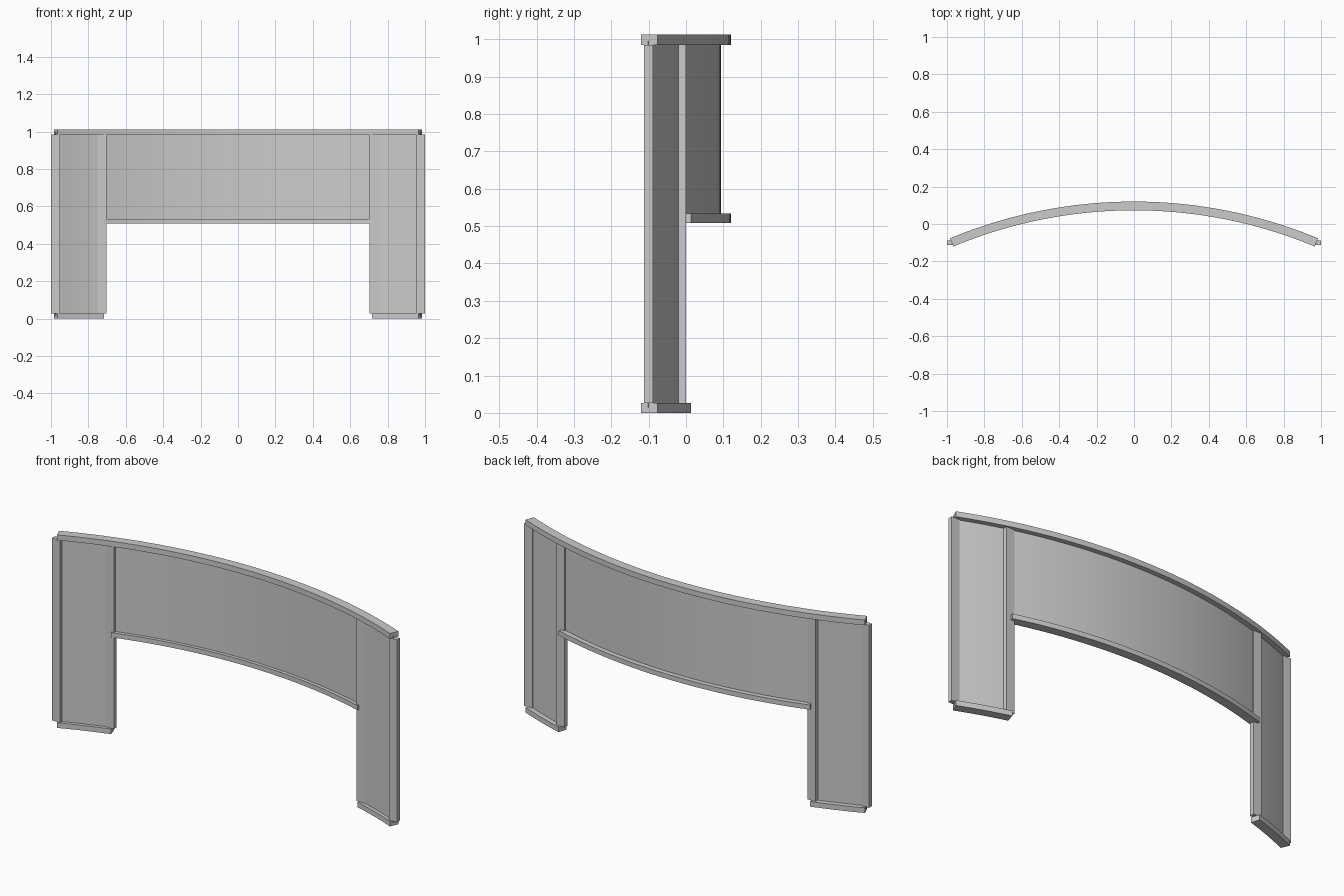
import bpy, bmesh, math

if "Cube" in bpy.data.objects:
    bpy.data.objects.remove(bpy.data.objects["Cube"])

R = 2.535            # radius of the curved plan
A_END = math.asin(0.975 / R)
A_IN = math.asin(0.722 / R)


def curved_bar(name, a0, a1, crown, width, z0, z1, segs):
    """Rectangular section swept along the plan arc; crown is the centreline y at x = 0."""
    bm = bmesh.new()
    rings = []
    for i in range(segs + 1):
        a = a0 + (a1 - a0) * i / segs
        ring = []
        for off, z in ((-width / 2, z0), (width / 2, z0), (width / 2, z1), (-width / 2, z1)):
            r = R + off
            ring.append(bm.verts.new((r * math.sin(a), r * math.cos(a) - R + crown, z)))
        rings.append(ring)
    for p, q in zip(rings, rings[1:]):
        for k in range(4):
            bm.faces.new((p[k], p[(k + 1) % 4], q[(k + 1) % 4], q[k]))
    bm.faces.new(rings[0])
    bm.faces.new(rings[-1][::-1])
    bmesh.ops.recalc_face_normals(bm, faces=bm.faces)
    me = bpy.data.meshes.new(name)
    bm.to_mesh(me)
    bm.free()
    ob = bpy.data.objects.new(name, me)
    bpy.context.collection.objects.link(ob)
    bpy.context.view_layer.objects.active = ob
    bpy.ops.object.select_all(action='DESELECT')
    ob.select_set(True)
    bpy.ops.object.shade_smooth_by_angle(angle=math.radians(30))
    return ob


def post(name, x, y):
    bpy.ops.mesh.primitive_cube_add(size=1, location=(x, y, 0.5055))
    ob = bpy.context.object
    ob.name = name
    ob.scale = (0.047, 0.024, 0.957)


# Top rail, lower rail and thin panel between the legs
curved_bar("top_rail", -A_END, A_END, 0.0965, 0.047, 0.984, 1.012, 36)
curved_bar("lower_rail", -A_IN, A_IN, 0.0965, 0.047, 0.508, 0.533, 28)
curved_bar("centre_panel", -A_IN, A_IN, 0.0925, 0.003, 0.52, 0.995, 28)

# Legs: thin panel, foot rail and two upright posts on each side
for side, s in (("left", -1), ("right", 1)):
    a0, a1 = sorted((s * A_IN, s * A_END))
    curved_bar(side + "_leg_panel", a0, a1, 0.0925, 0.003, 0.015, 0.995, 6)
    curved_bar(side + "_foot_rail", a0, a1, 0.0965, 0.047, 0.0, 0.027, 6)
    post(side + "_outer_post", s * 0.9765, -0.1)
    post(side + "_inner_post", s * 0.7275, -0.012)
